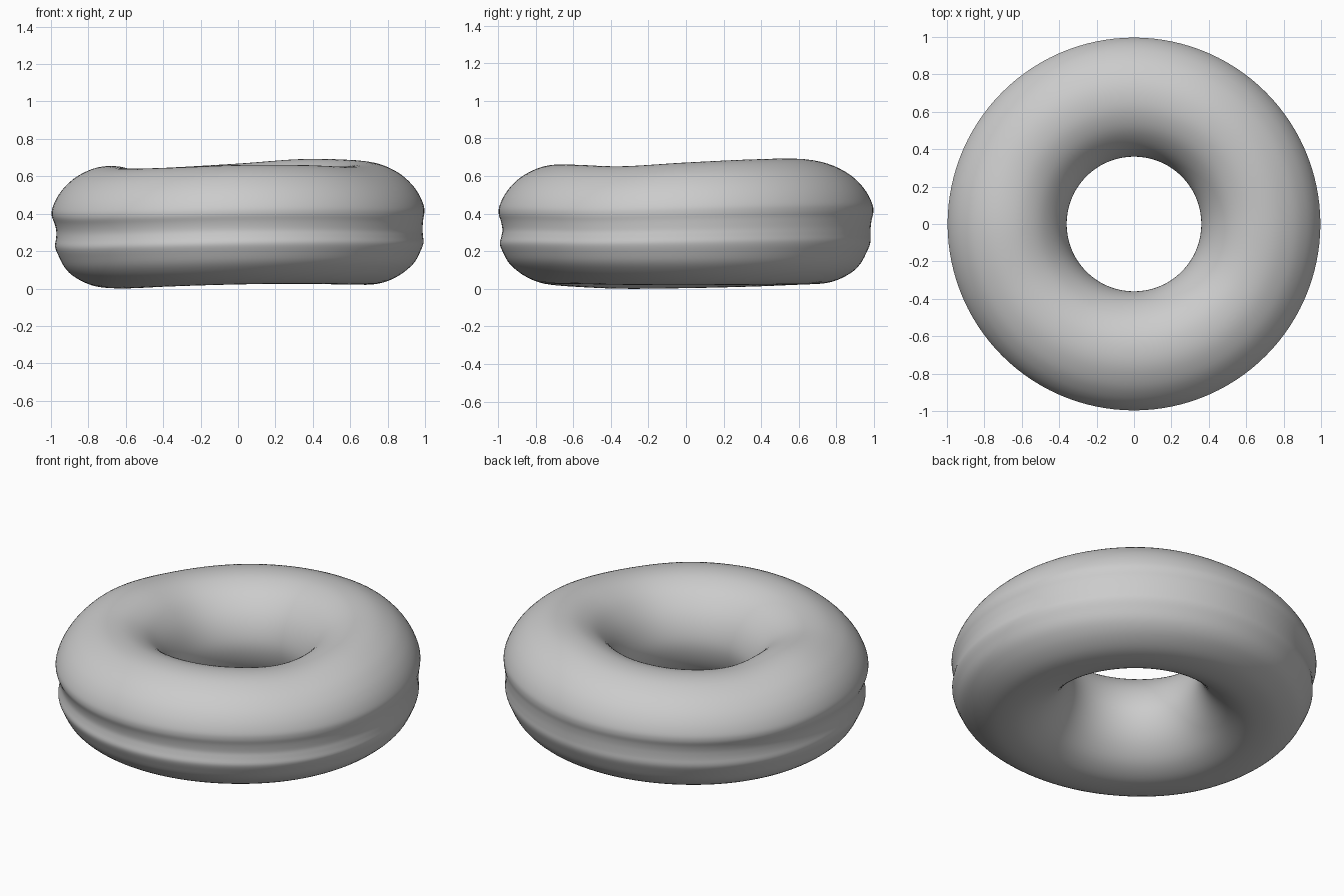
import bpy, bmesh
from math import sin, cos, pi, radians

if "Cube" in bpy.data.objects:
    bpy.data.objects.remove(bpy.data.objects["Cube"])


def spline(p0, p1, p2, p3, t):
    return 0.5 * (2 * p1 + (p2 - p0) * t + (2 * p0 - 5 * p1 + 4 * p2 - p3) * t * t
                  + (3 * p1 - p0 - 3 * p2 + p3) * t ** 3)


def loop_value(values, u):
    """Smooth value of a closed list at u in 0..1."""
    n = len(values)
    i = int(u * n)
    return spline(*[values[(i + k) % n] for k in (-1, 0, 1, 2)], u * n - i)


# Cross-section of the ring: radius and relative height, from the hole over the top
section = [(0.36, 0.50), (0.378, 0.65), (0.425, 0.79), (0.50, 0.91), (0.59, 0.98), (0.68, 1.0),
           (0.77, 0.98), (0.86, 0.915), (0.925, 0.83), (0.968, 0.74), (0.993, 0.65), (0.996, 0.59),
           (0.988, 0.53), (0.983, 0.46), (0.984, 0.40), (0.985, 0.34), (0.968, 0.27),
           (0.932, 0.17), (0.87, 0.085), (0.78, 0.02), (0.68, 0.0), (0.59, 0.02),
           (0.50, 0.09), (0.425, 0.21), (0.378, 0.35)]

# Uneven top and bottom heights every 30 degrees, starting at +x
top = [0.672, 0.688, 0.692, 0.668, 0.648, 0.637, 0.655, 0.641, 0.647, 0.66, 0.66, 0.652]
bottom = [0.02, 0.022, 0.024, 0.026, 0.022, 0.012, 0.004, 0.001, 0.012, 0.022, 0.026, 0.022]

AROUND, RING = 120, 100
bm = bmesh.new()
rings = []
for a in range(AROUND):
    ang = 2 * pi * a / AROUND
    hi, lo = loop_value(top, a / AROUND), loop_value(bottom, a / AROUND)
    # crease around the waist, shallower toward the right
    crease = 0.004 - 0.008 * cos(ang - radians(20))
    ring = []
    for s in range(RING):
        r = loop_value([p[0] for p in section], s / RING)
        h = loop_value([p[1] for p in section], s / RING)
        if r > 0.9:
            r -= crease * max(0, 1 - ((h - 0.46) / 0.14) ** 2) ** 2
            if h < 0.45:
                r += 0.008 * cos(ang + radians(40)) * min(1, (0.45 - h) / 0.1) * min(1, (r - 0.9) / 0.05)
        ring.append(bm.verts.new((r * cos(ang), r * sin(ang), lo + (hi - lo) * h)))
    rings.append(ring)
for a in range(AROUND):
    p, q = rings[a], rings[(a + 1) % AROUND]
    for s in range(RING):
        t = (s + 1) % RING
        bm.faces.new((p[s], p[t], q[t], q[s])).smooth = True
bmesh.ops.recalc_face_normals(bm, faces=bm.faces)

mesh = bpy.data.meshes.new("doughnut")
bm.to_mesh(mesh)
bm.free()
bpy.context.collection.objects.link(bpy.data.objects.new("doughnut", mesh))
